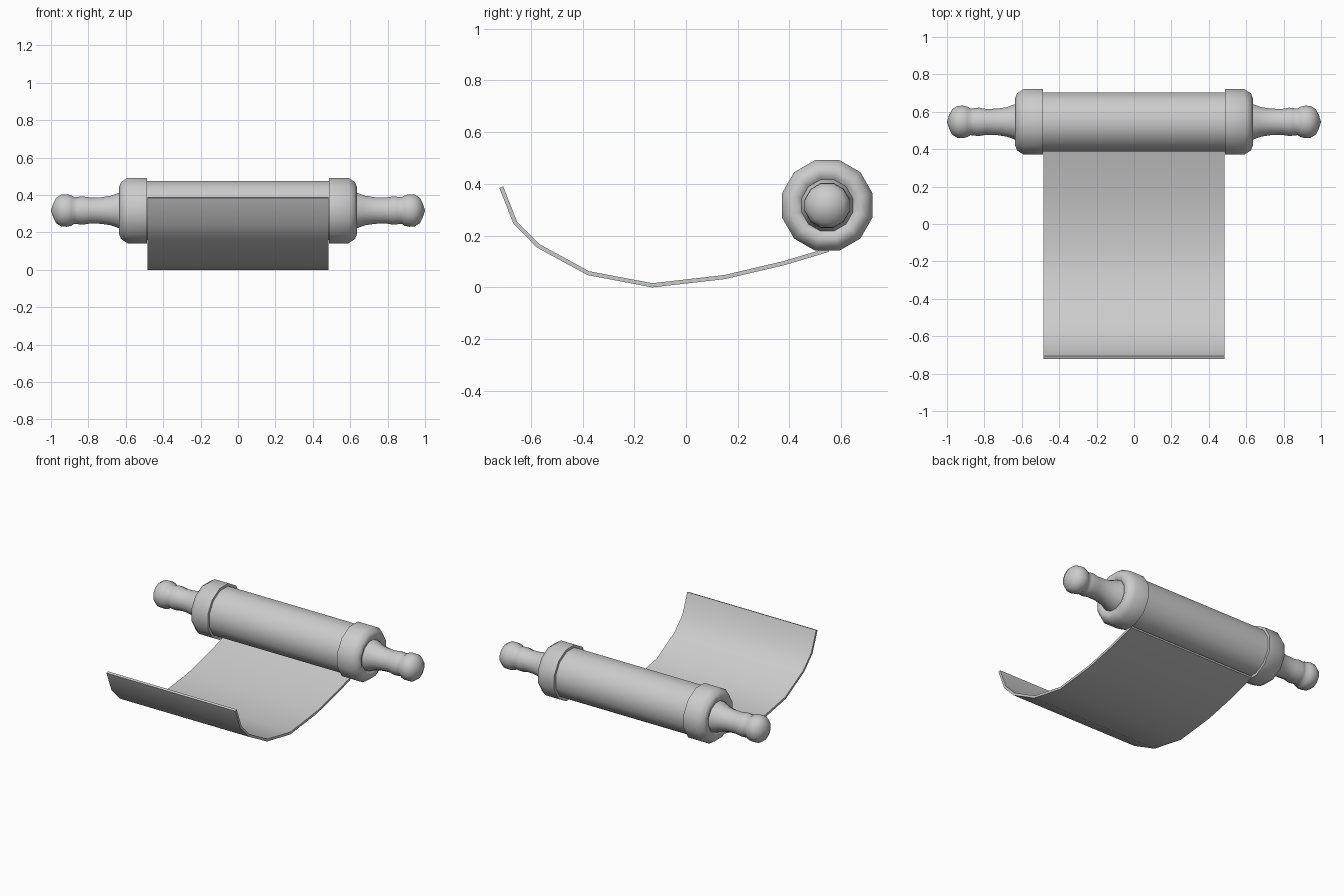
import bpy, bmesh, math
from mathutils import Vector

if "Cube" in bpy.data.objects:
    bpy.data.objects.remove(bpy.data.objects["Cube"])

AXIS_Y, AXIS_Z, SIDES = 0.546, 0.317, 12
FLAT = 1 / math.cos(math.pi / SIDES)  # flat-side radius to corner radius


def finish(name, bm, angle):
    bmesh.ops.remove_doubles(bm, verts=bm.verts, dist=1e-5)
    bmesh.ops.recalc_face_normals(bm, faces=bm.faces)
    mesh = bpy.data.meshes.new(name)
    bm.to_mesh(mesh)
    bm.free()
    ob = bpy.data.objects.new(name, mesh)
    bpy.context.collection.objects.link(ob)
    bpy.ops.object.select_all(action='DESELECT')
    ob.select_set(True)
    bpy.context.view_layer.objects.active = ob
    bpy.ops.object.shade_smooth_by_angle(angle=math.radians(angle))
    return ob


def lathe(name, profile, angle=50):
    """Spin (x, radius) points around the roller axis."""
    bm = bmesh.new()
    rings = []
    for x, r in profile:
        rings.append([bm.verts.new((
            x,
            AXIS_Y + r * FLAT * math.cos(2 * math.pi * (i + .5) / SIDES),
            AXIS_Z + r * FLAT * math.sin(2 * math.pi * (i + .5) / SIDES)))
            for i in range(SIDES)])
    for a, b in zip(rings, rings[1:]):
        for i in range(SIDES):
            j = (i + 1) % SIDES
            bm.faces.new((a[i], a[j], b[j], b[i]))
    return finish(name, bm, angle)


# Rolled paper between the caps
lathe("paper_roll", [(-0.5, 0.0), (-0.5, 0.158), (0.5, 0.158), (0.5, 0.0)])

# End caps and turned handles
cap = [(0.487, 0.0), (0.487, 0.175), (0.59, 0.175), (0.625, 0.153),
       (0.635, 0.128), (0.622, 0.10), (0.60, 0.085), (0.60, 0.0)]
handle = [(0.60, 0.105), (0.635, 0.095), (0.68, 0.079), (0.73, 0.071),
          (0.79, 0.069), (0.83, 0.076), (0.855, 0.073), (0.875, 0.071),
          (0.89, 0.081), (0.915, 0.087), (0.945, 0.085), (0.972, 0.068),
          (0.988, 0.038), (1.0, 0.0)]
for side, s in (("left", -1), ("right", 1)):
    lathe(side + "_cap", [(s * x, r) for x, r in cap])
    lathe(side + "_handle", [(s * x, r) for x, r in handle])

# Unrolled sheet: a curved strip with thickness
path = [Vector(p) for p in (
    (-0.714, 0.393), (-0.660, 0.256), (-0.572, 0.167), (-0.378, 0.061),
    (-0.130, 0.014), (0.150, 0.046), (0.380, 0.100), (0.550, 0.151))]
HALF_W, HALF_T = 0.485, 0.008
bm = bmesh.new()
sections = []
for i, p in enumerate(path):
    t = (path[min(i + 1, len(path) - 1)] - path[max(i - 1, 0)]).normalized()
    n = Vector((-t.y, t.x)) * HALF_T
    sections.append([bm.verts.new((x, q.x, q.y)) for x, q in (
        (-HALF_W, p + n), (HALF_W, p + n), (HALF_W, p - n), (-HALF_W, p - n))])
for a, b in zip(sections, sections[1:]):
    for i in range(4):
        j = (i + 1) % 4
        bm.faces.new((a[i], a[j], b[j], b[i]))
bm.faces.new(sections[0])
bm.faces.new(sections[-1])
sheet = finish("paper_sheet", bm, 50)

# Rest the sheet exactly on the ground
low = min(v.co.z for v in sheet.data.vertices)
for v in sheet.data.vertices:
    v.co.z -= low
